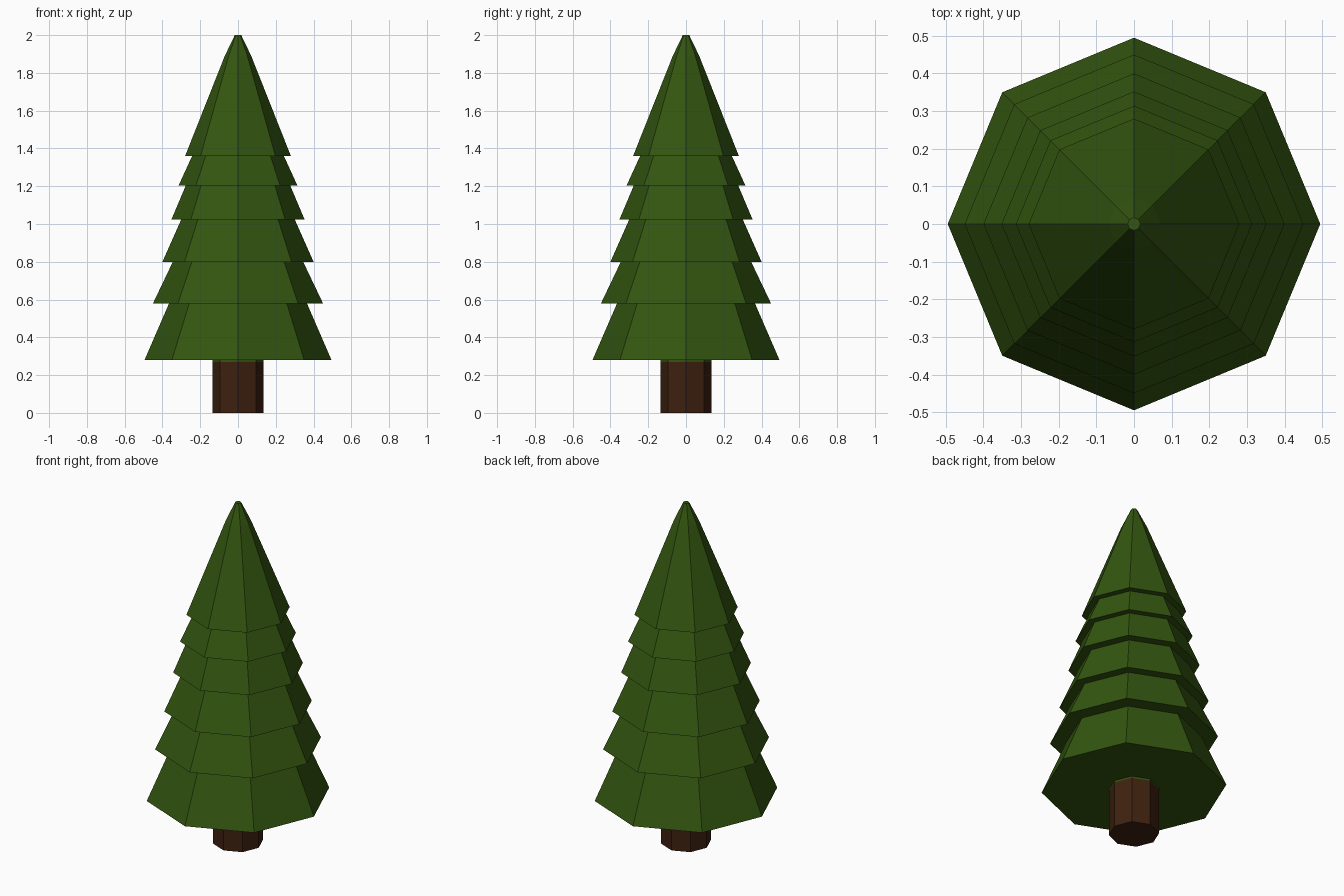
import bpy, bmesh
from math import cos, sin, pi

if "Cube" in bpy.data.objects:
    bpy.data.objects.remove(bpy.data.objects["Cube"])

SIDES = 8


def material(name, rgb):
    m = bpy.data.materials.new(name)
    m.diffuse_color = (*rgb, 1)
    m.use_nodes = True
    m.node_tree.nodes["Principled BSDF"].inputs["Base Color"].default_value = m.diffuse_color
    return m


def lathe(name, profile, mat):
    """Turn a (radius, z) profile, bottom to top, into a capped octagonal solid."""
    bm = bmesh.new()
    rings = [[bm.verts.new((r * cos(2 * pi * i / SIDES), r * sin(2 * pi * i / SIDES), z))
              for i in range(SIDES)] for r, z in profile]
    for low, high in zip(rings, rings[1:]):
        for i in range(SIDES):
            j = (i + 1) % SIDES
            bm.faces.new((low[i], low[j], high[j], high[i]))
    bm.faces.new(rings[0][::-1])
    bm.faces.new(rings[-1])
    bmesh.ops.recalc_face_normals(bm, faces=bm.faces)
    mesh = bpy.data.meshes.new(name)
    bm.to_mesh(mesh)
    bm.free()
    mesh.materials.append(mat)
    ob = bpy.data.objects.new(name, mesh)
    bpy.context.collection.objects.link(ob)
    return ob


green = material("needles", (0.033, 0.092, 0.005))
brown = material("bark", (0.048, 0.015, 0.005))

# Trunk
lathe("trunk", [(0.135, 0), (0.135, 0.27)], brown)

# Foliage: each tier is (skirt radius, skirt height, radius tucked under the next tier)
tiers = [(0.495, 0.28, 0.365), (0.45, 0.58, 0.345), (0.40, 0.80, 0.30),
         (0.352, 1.025, 0.276), (0.314, 1.205, 0.243), (0.28, 1.36, None)]
profile = [(0.135, 0.27), (0.135, 0.28)]
for k, (skirt, z, tuck) in enumerate(tiers):
    profile.append((skirt, z))
    if tuck:
        profile.append((tuck, tiers[k + 1][1]))

# Blunt tip
profile += [(0.07, 1.89), (0.017, 2.0)]
lathe("foliage", profile, green)
